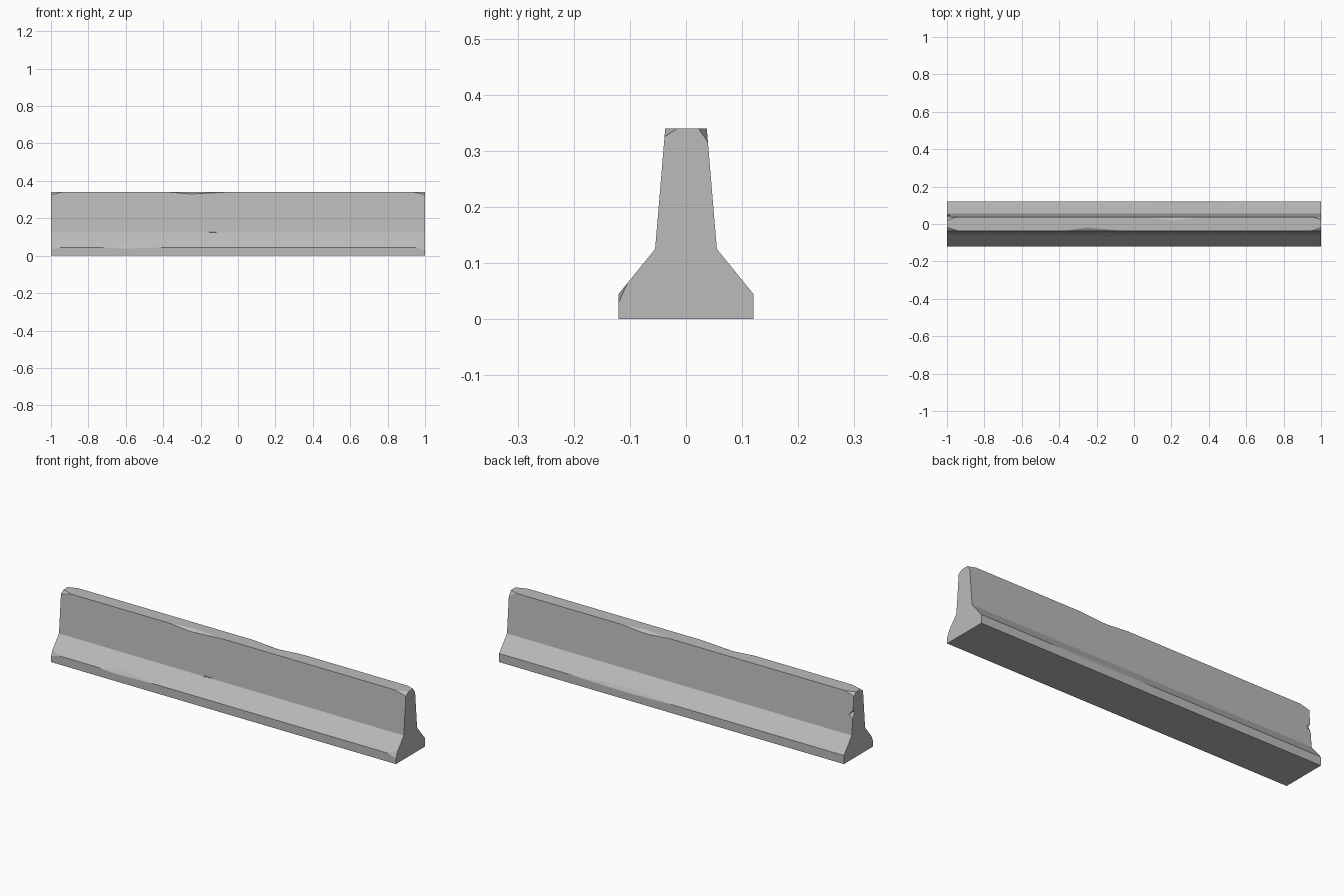
import bpy, bmesh
from mathutils import Vector

cube = bpy.data.objects.get("Cube")
if cube:
    bpy.data.objects.remove(cube, do_unlink=True)

concrete = bpy.data.materials.new("grey concrete")
GREY = (0.5, 0.5, 0.5, 1)
concrete.diffuse_color = GREY
concrete.use_nodes = True
bsdf = concrete.node_tree.nodes["Principled BSDF"]
bsdf.inputs["Base Color"].default_value = GREY
bsdf.inputs["Roughness"].default_value = 0.9

# Cross-section (y, z), running from the base up the back and down the front
PROFILE = [Vector(p) for p in ((-.12, 0), (.12, 0), (.12, .045), (.055, .125),
                               (.037, .34), (-.037, .34), (-.055, .125), (-.12, .045))]
BACK_TOE, BACK_TOP, FRONT_TOP, FRONT_TOE = 2, 4, 5, 7

# Worn edges: edge, start x, full depth from x to x, end x,
# depth towards the previous and the next profile corner
CHIPS = [
    (FRONT_TOP, -.37, -.26, -.24, -.06, .017, .010),
    (BACK_TOP, .07, .19, .22, .35, .010, .017),
    (FRONT_TOE, -.72, -.64, -.58, -.41, .020, .006),
    (BACK_TOE, 0, .25, .33, .6, .006, .018),
    (FRONT_TOP, .94, 1, 1, 1, .022, .015),
    (BACK_TOP, .96, 1, 1, 1, .025, .015),
    (FRONT_TOE, .95, 1, 1, 1, .025, .015),
    (FRONT_TOP, -1, -1, -1, -.94, .020, .015),
    (BACK_TOP, -1, -1, -1, -.95, .015, .018),
    (FRONT_TOE, -1, -1, -1, -.95, .018, .013),
]


def weight(x, start, full_a, full_b, end):
    """How strongly a chip is cut at x."""
    if full_a <= x <= full_b:
        return 1
    if start < x < full_a:
        return (x - start) / (full_a - start)
    if full_b < x < end:
        return (end - x) / (end - full_b)
    return 0


def section(x):
    """Cross-section at x with each worn corner split in two."""
    points = []
    for i, p in enumerate(PROFILE):
        if i not in (BACK_TOE, BACK_TOP, FRONT_TOP, FRONT_TOE):
            points.append(p)
            continue
        back = ahead = 0
        for edge, a, b, c, d, to_prev, to_next in CHIPS:
            if edge == i:
                w = weight(x, a, b, c, d)
                back, ahead = back + w * to_prev, ahead + w * to_next
        points.append(p + (PROFILE[i - 1] - p).normalized() * back)
        points.append(p + (PROFILE[(i + 1) % len(PROFILE)] - p).normalized() * ahead)
    return [(x, y, z) for y, z in points]


# Barrier body lofted along its length
stations = sorted({-1, 1} | {x for chip in CHIPS for x in chip[1:5]})
bm = bmesh.new()
rings = [[bm.verts.new(co) for co in section(x)] for x in stations]
for r, s in zip(rings, rings[1:]):
    for i in range(len(r)):
        j = (i + 1) % len(r)
        bm.faces.new((r[i], r[j], s[j], s[i]))
bm.faces.new(rings[0])
bm.faces.new(rings[-1])
bmesh.ops.remove_doubles(bm, verts=bm.verts, dist=1e-5)
bmesh.ops.dissolve_limit(bm, angle_limit=0.005, verts=bm.verts, edges=bm.edges)
bmesh.ops.recalc_face_normals(bm, faces=bm.faces)
mesh = bpy.data.meshes.new("barrier_body")
bm.to_mesh(mesh)
bm.free()
mesh.materials.append(concrete)
body = bpy.data.objects.new("barrier_body", mesh)
bpy.context.collection.objects.link(body)


# Small dents: one in the back wall's end edge, one pit in the front knee
def cut_dent(name, location, size, rotation):
    bpy.ops.mesh.primitive_cube_add(size=1, location=location, rotation=rotation)
    cutter = bpy.context.object
    cutter.name = name
    cutter.scale = size
    cutter.hide_render = True
    cutter.data.materials.append(concrete)
    mod = body.modifiers.new(name, "BOOLEAN")
    mod.operation, mod.solver, mod.object = "DIFFERENCE", "EXACT", cutter
    bpy.context.view_layer.objects.active = body
    bpy.ops.object.modifier_apply(modifier=name)
    bpy.data.objects.remove(cutter, do_unlink=True)


cut_dent("end_dent", (-1, .05, .23), (.03, .024, .03), (.6, .75, .6))
cut_dent("knee_pit", (-.135, -.055, .125), (.04, .008, .008), (.5, 0, 0))
